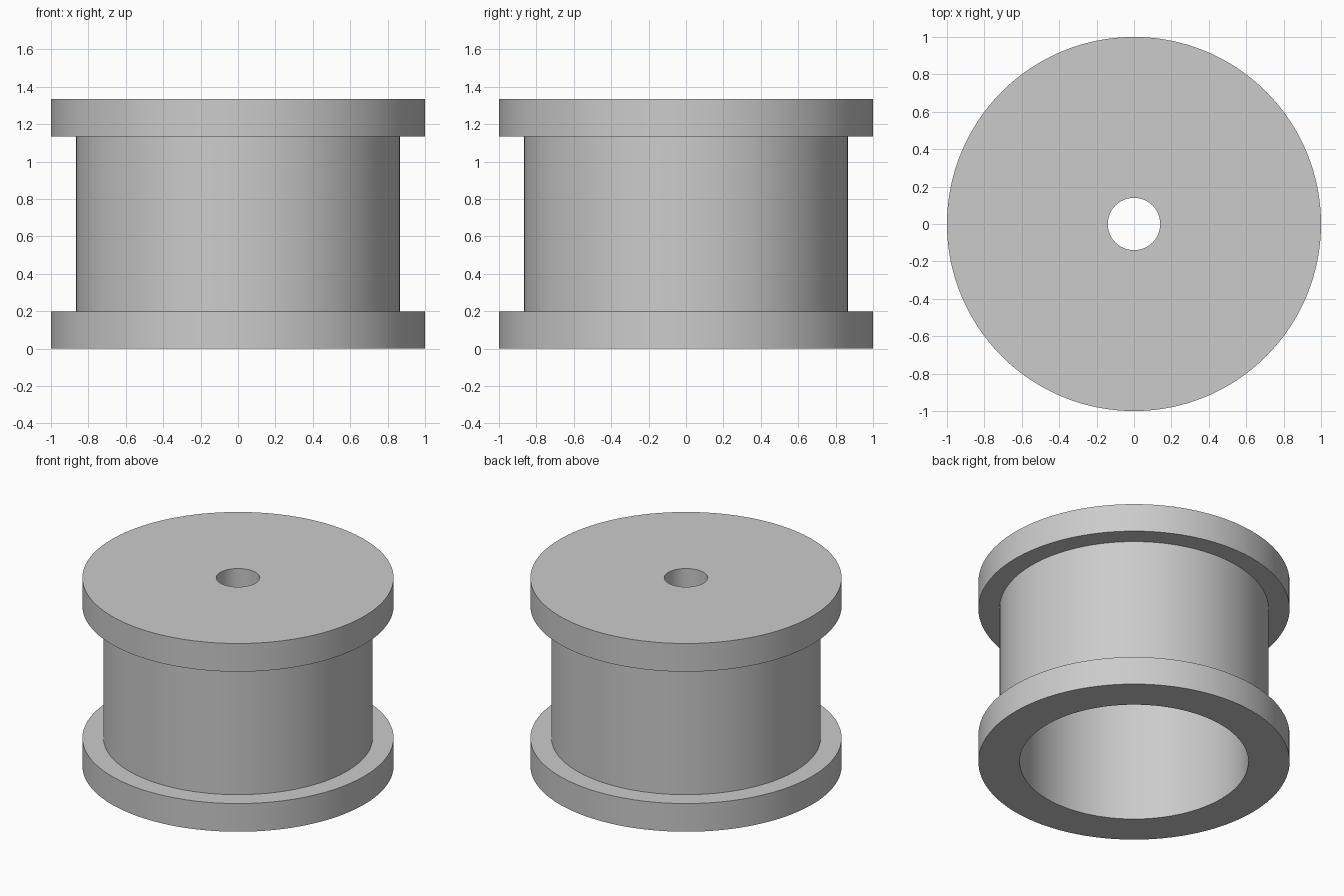
import bpy
import bmesh
import math

cube = bpy.data.objects.get("Cube")
if cube:
    bpy.data.objects.remove(cube, do_unlink=True)

SEGMENTS = 128
HEIGHT = 1.335
FLANGE = 0.2          # flange thickness
RIM, BARREL = 1.0, 0.865
BORE, HOLE = 0.735, 0.14

# Plain grey material
grey = bpy.data.materials.new("grey")
grey.use_nodes = True
colour = (0.6, 0.6, 0.6, 1)
grey.diffuse_color = colour
grey.node_tree.nodes["Principled BSDF"].inputs["Base Color"].default_value = colour


def lathe(name, profile):
    """Revolve a closed (radius, height) profile around z."""
    bm = bmesh.new()
    verts = [bm.verts.new((r, 0, z)) for r, z in profile]
    edges = [bm.edges.new((v, verts[i - 1])) for i, v in enumerate(verts)]
    bmesh.ops.spin(bm, geom=verts + edges, cent=(0, 0, 0), axis=(0, 0, 1),
                   angle=math.tau, steps=SEGMENTS, use_merge=True)
    bmesh.ops.remove_doubles(bm, verts=bm.verts, dist=1e-5)
    bmesh.ops.recalc_face_normals(bm, faces=bm.faces)
    mesh = bpy.data.meshes.new(name)
    bm.to_mesh(mesh)
    bm.free()
    mesh.materials.append(grey)
    obj = bpy.data.objects.new(name, mesh)
    bpy.context.collection.objects.link(obj)
    bpy.ops.object.select_all(action="DESELECT")
    obj.select_set(True)
    bpy.context.view_layer.objects.active = obj
    bpy.ops.object.shade_smooth_by_angle(angle=math.radians(30))
    return obj


# Flanged hollow body, open below, with a small hole through its top plate
under_top = HEIGHT - FLANGE
lathe("spool_body", [
    (BORE, 0), (RIM, 0), (RIM, FLANGE), (BARREL, FLANGE),
    (BARREL, under_top), (RIM, under_top), (RIM, HEIGHT),
    (HOLE, HEIGHT), (HOLE, under_top), (BORE, under_top),
])
